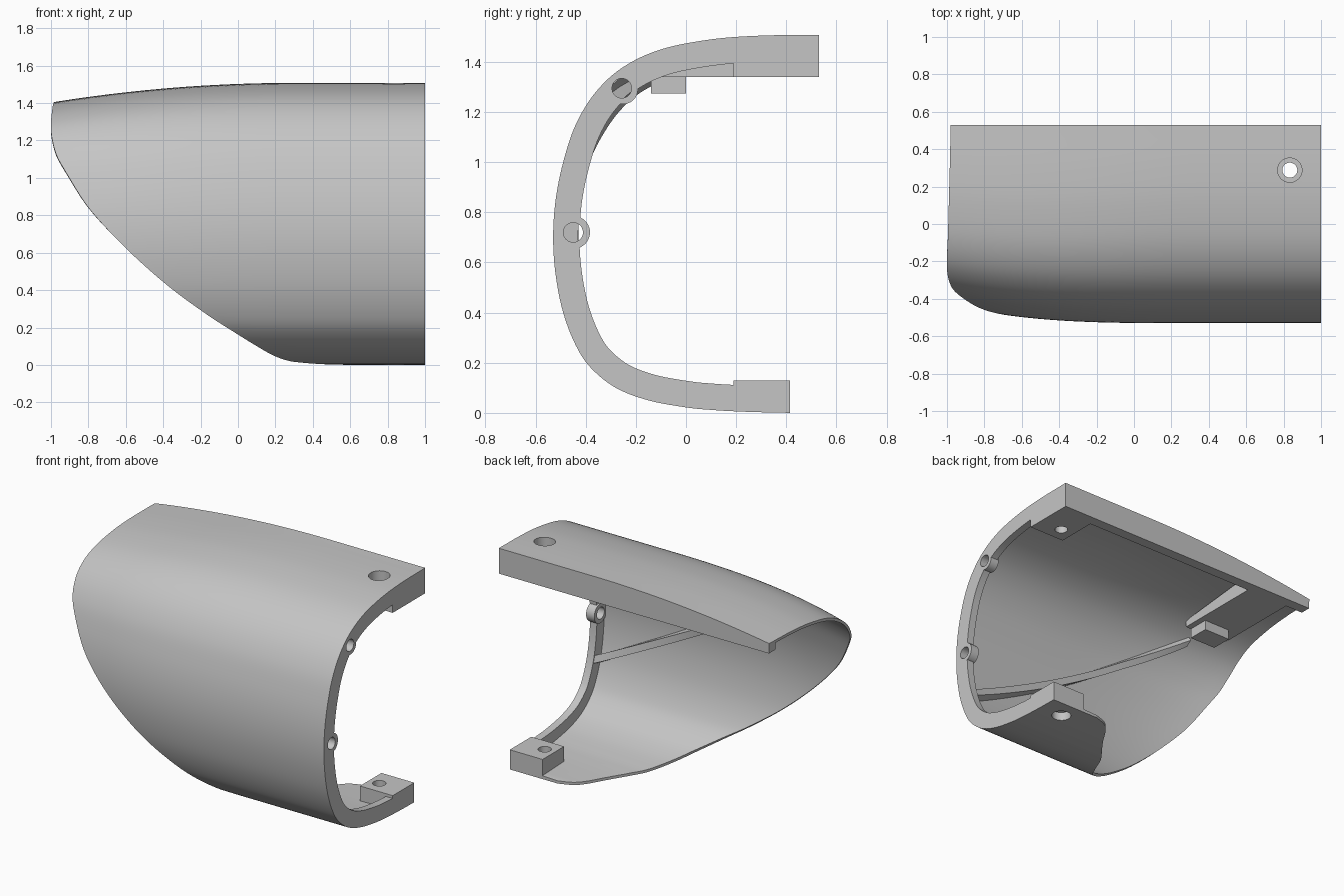
import bpy, bmesh, math
from mathutils import Vector

if "Cube" in bpy.data.objects:
    bpy.data.objects.remove(bpy.data.objects["Cube"])

grey = bpy.data.materials.new("plain grey")
grey.use_nodes = True
COLOUR = (0.56, 0.56, 0.56, 1)
grey.diffuse_color = COLOUR
grey.node_tree.nodes["Principled BSDF"].inputs["Base Color"].default_value = COLOUR

# C-shaped outer profile: y, z, and the x where the shell's swept rim lies
CONTROL = [Vector(p) for p in (
    (.53, 1.508, -.98), (.3, 1.505, -.985), (.1, 1.49, -.99), (-.1, 1.45, -.995),
    (-.25, 1.38, -1), (-.36, 1.28, -.995), (-.44, 1.15, -.965), (-.49, 1, -.89),
    (-.52, .85, -.8), (-.53, .7, -.675), (-.52, .55, -.525), (-.49, .4, -.35),
    (-.44, .27, -.17), (-.38, .18, -.03), (-.28, .1, .1), (-.15, .05, .19),
    (0, .022, .27), (.1, .012, .345), (.2, .006, .42), (.32, .002, .5),
    (.38, .001, .56), (.415, 0, .65))]
WALL, FLANGE = .03, .105


def smooth_path(points, steps):
    """Catmull-Rom curve through the points."""
    ext = [2 * points[0] - points[1]] + points + [2 * points[-1] - points[-2]]
    out = []
    for a, b, c, d in zip(ext, ext[1:], ext[2:], ext[3:]):
        for k in range(steps):
            t = k / steps
            out.append(.5 * (2 * b + (c - a) * t + (2 * a - 5 * b + 4 * c - d) * t * t
                             + (3 * b - a - 3 * c + d) * t ** 3))
    return out + [points[-1]]


PROFILE = smooth_path(CONTROL, 6)
LAST = len(PROFILE) - 1


def tangent(i):
    if i == 0:
        return Vector((-1, 0))
    if i == LAST:
        return Vector((1, 0))
    d = PROFILE[i + 1] - PROFILE[i - 1]
    return Vector((d.x, d.y)).normalized()


def taper(x, steep=0):
    """How far the outside draws inward toward the rim; later on steep sides."""
    return .105 * max(0, (.3 - x) / 1.3) ** (2 + 1.2 * steep)


def skin(i, x):
    return taper(x, abs(tangent(i).y))


def on_profile(i, x, depth, along=0):
    t = tangent(i)
    q = Vector(PROFILE[i][:2]) + Vector((-t.y, t.x)) * depth + t * along
    return Vector((x, q.x, q.y))


def add_object(name, bm):
    bmesh.ops.recalc_face_normals(bm, faces=bm.faces[:])
    me = bpy.data.meshes.new(name)
    bm.to_mesh(me)
    bm.free()
    me.materials.append(grey)
    ob = bpy.data.objects.new(name, me)
    bpy.context.scene.collection.objects.link(ob)
    return ob


def loft(name, loops):
    """Closed solid through a row of closed loops."""
    bm = bmesh.new()
    rings = [[bm.verts.new(p) for p in loop] for loop in loops]
    for a, b in zip(rings, rings[1:]):
        for k in range(len(a)):
            m = (k + 1) % len(a)
            bm.faces.new((a[k], a[m], b[m], b[k]))
    bm.faces.new(rings[0])
    bm.faces.new(rings[-1])
    return add_object(name, bm)


def box(name, x0, x1, y0, y1, z0, z1):
    return loft(name, [[(x, y0, z0), (x, y1, z0), (x, y1, z1), (x, y0, z1)] for x in (x0, x1)])


def cylinder(name, axis, centre, radius, lo, hi):
    loops = []
    for h in (lo, hi):
        ring = []
        for k in range(40):
            a = math.tau * k / 40
            u, v = centre[0] + radius * math.cos(a), centre[1] + radius * math.sin(a)
            ring.append((h, u, v) if axis == "x" else (u, v, h))
        loops.append(ring)
    return loft(name, loops)


def ceiling(x, y):
    """Height of the upper outside surface."""
    top = PROFILE[:40]
    return min(top, key=lambda p: abs(p.x - y)).y - taper(x)


def ceiling_slab(name, x0, x1, y0, y1, steps=16):
    """Flat-bottomed block whose top is buried in the upper wall."""
    loops = []
    for k in range(steps + 1):
        x = x0 + (x1 - x0) * k / steps
        za, zb = (max(1.345, ceiling(x, y) - .012) for y in (y0, y1))
        loops.append([(x, y0, 1.34), (x, y1, 1.34), (x, y1, zb), (x, y0, za)])
    return loft(name, loops)


# Thin shell from the open end to the swept rim
STEPS = 28
loops = []
for i, p in enumerate(PROFILE):
    xs = [1 + (p.z - 1) * k / STEPS for k in range(STEPS + 1)]
    outer = [on_profile(i, x, skin(i, x)) for x in xs]
    inner = [on_profile(i, x, skin(i, x) + WALL * (1 - .4 * k / STEPS)) for k, x in enumerate(xs)]
    loops.append(outer + inner[::-1])
shell = loft("shell", loops)

# Thick flange around the open end
flange = loft("end_flange", [[on_profile(i, x, d) for x, d in
              ((1, .003), (.95, .003), (.95, FLANGE), (1, FLANGE))] for i in range(LAST + 1)])

# Screw pads, back rail and rear latch
top_pad = ceiling_slab("top_screw_pad", .74, 1, .19, .528)
bottom_pad = box("bottom_screw_pad", .76, 1, .19, .415, .01, .13)
rail = ceiling_slab("top_back_rail", -.978, 1, .46, .53)
latch_pad = ceiling_slab("latch_pad", -.85, -.54, -.14, .5)
latch_tab = box("latch_tab", -.77, -.58, -.14, 0, 1.275, 1.35)

# Diagonal rib climbing the inside wall
loops = []
for i, p in enumerate(PROFILE):
    if .38 < p.y < 1.37:
        rise = p.y - .4
        x = .96 - 1.98 * rise + .35 * rise ** 2
        lo = skin(i, x) + .015
        loops.append([on_profile(i, x, d, a) for d, a in
                      ((lo, -.025), (.1, -.025), (.1, .025), (lo, .025))])
rib = loft("diagonal_rib", loops)

# Bosses on the flange and their holes
bosses, cutters = [], []
for name, centre, hole, radius in (("upper", (-.25, 1.29), (-.256, 1.295), .058),
                                   ("lower", (-.448, .72), (-.45, .72), .065)):
    bosses.append(cylinder(name + "_boss", "x", centre, radius, .94, 1))
    cutters.append((cylinder(name + "_hole", "x", hole, .039, .9, 1.1),
                    [flange, shell, bosses[-1]]))

# Vertical screw holes with counterbores
SCREW = (.833, .288)
tops, bottoms = [shell, top_pad], [shell, bottom_pad]
cutters += [
    (cylinder("top_hole", "z", SCREW, .04, 1.2, 1.7), tops),
    (cylinder("top_counterbore", "z", SCREW, .065, 1.41, 1.72), tops),
    (cylinder("bottom_hole", "z", SCREW, .04, -.2, .3), bottoms),
    (cylinder("bottom_counterbore", "z", SCREW, .06, -.22, .06), bottoms)]


def activate(ob):
    bpy.ops.object.select_all(action="DESELECT")
    ob.select_set(True)
    bpy.context.view_layer.objects.active = ob


for cutter, targets in cutters:
    cutter.hide_render = True
    for ob in targets:
        activate(ob)
        mod = ob.modifiers.new("hole", "BOOLEAN")
        mod.operation, mod.solver, mod.object = "DIFFERENCE", "EXACT", cutter
        bpy.ops.object.modifier_apply(modifier=mod.name)
for cutter, _ in cutters:
    bpy.data.objects.remove(cutter)

for ob in [shell, flange, top_pad, bottom_pad, rail, latch_pad, latch_tab, rib] + bosses:
    activate(ob)
    bpy.ops.object.shade_smooth_by_angle(angle=math.radians(30))
